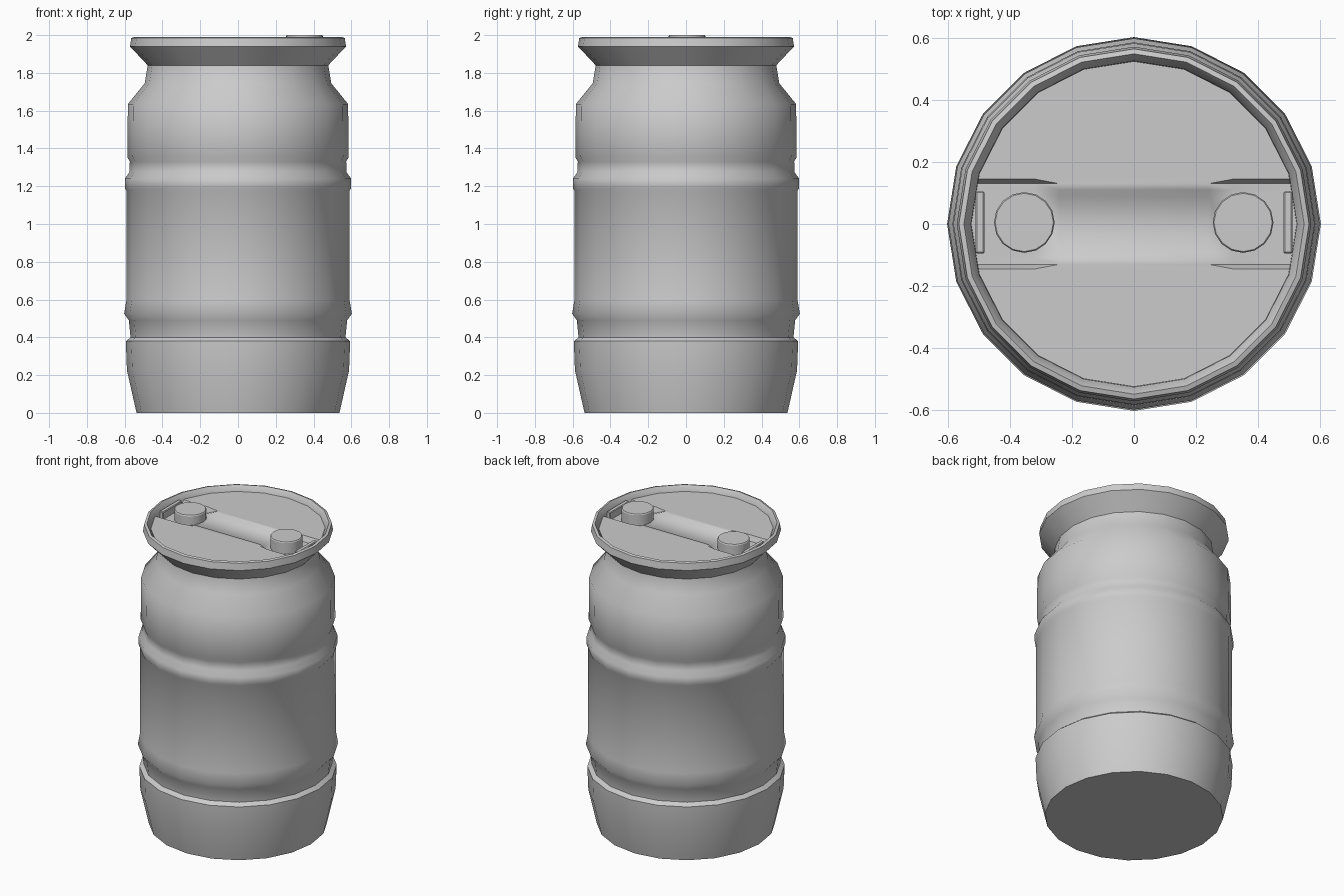
import bpy, bmesh, math
from mathutils import Vector

SIDES = 20

cube = bpy.data.objects.get("Cube")
if cube:
    bpy.data.objects.remove(cube, do_unlink=True)

grey = bpy.data.materials.new("plain grey plastic")
grey.use_nodes = True
grey.diffuse_color = (0.6, 0.6, 0.6, 1)
grey.node_tree.nodes["Principled BSDF"].inputs["Base Color"].default_value = (0.6, 0.6, 0.6, 1)


def finish(name, bm, angle):
    """Turn a bmesh into a named, shaded object."""
    bmesh.ops.recalc_face_normals(bm, faces=bm.faces)
    mesh = bpy.data.meshes.new(name)
    bm.to_mesh(mesh)
    bm.free()
    mesh.materials.append(grey)
    obj = bpy.data.objects.new(name, mesh)
    bpy.context.collection.objects.link(obj)
    bpy.ops.object.select_all(action='DESELECT')
    obj.select_set(True)
    bpy.context.view_layer.objects.active = obj
    bpy.ops.object.shade_smooth_by_angle(angle=math.radians(angle))
    return obj


def lathe(name, profile, sides, centre=(0, 0), angle=50, cap_top=False):
    """Revolve (radius, height) points, closing the bottom."""
    bm = bmesh.new()
    rings = []
    for r, z in profile:
        rings.append([bm.verts.new((centre[0] + r * math.cos(math.tau * i / sides),
                                    centre[1] + r * math.sin(math.tau * i / sides), z))
                      for i in range(sides)])
    for low, high in zip(rings, rings[1:]):
        for i in range(sides):
            j = (i + 1) % sides
            bm.faces.new((low[i], low[j], high[j], high[i]))
    bm.faces.new(rings[0][::-1])
    if cap_top:
        bm.faces.new(rings[-1])
    return finish(name, bm, angle)


# Barrel shell: tapered foot, two hoops, shoulder, neck, flared rim, inner lip
lathe("barrel_body", [
    (0.537, 0), (0.588, 0.225), (0.594, 0.38), (0.569, 0.4), (0.578, 0.49),
    (0.603, 0.525), (0.59, 0.6), (0.59, 1.175), (0.599, 1.19), (0.599, 1.24),
    (0.574, 1.275), (0.573, 1.33), (0.586, 1.355), (0.583, 1.635),
    (0.494, 1.745), (0.478, 1.84), (0.572, 1.94), (0.565, 1.985),
    (0.549, 1.99), (0.526, 1.955), (0.524, 1.9)], SIDES)

# Lid: a disc cut along the channel and pocket borders, then pressed in
LID_Z = 1.955
bm = bmesh.new()
bmesh.ops.create_circle(bm, cap_ends=True, segments=SIDES, radius=0.525)
cuts = [(Vector((0, 1, 0)), d) for d in (0.09, 0.11, 0.13, 0.145)]
cuts += [(Vector((1, 0, 0)), d) for d in (0.24, 0.32)]
for normal, d in cuts:
    for s in (-1, 1):
        bmesh.ops.bisect_plane(bm, geom=bm.verts[:] + bm.edges[:] + bm.faces[:],
                               plane_co=normal * d * s, plane_no=normal)


def press(x, y):
    """Height of the lid: shallow middle channel, deeper pocket at each side."""
    channel = 0.025 if abs(y) < 0.1 else 0
    pocket = 0.035 if abs(x) > 0.3 and abs(y) < 0.14 else 0
    return LID_Z - max(channel, pocket)


for v in bm.verts:
    v.co.z = press(v.co.x, v.co.y)
bmesh.ops.triangulate(bm, faces=bm.faces)
lid = finish("lid", bm, 60)
if sum(p.normal.z for p in lid.data.polygons) < 0:
    lid.data.flip_normals()

for side, x, top in (("left", 0.352, 2.0), ("right", -0.354, 1.988)):
    # Bung cap with a slightly bevelled edge
    lathe(side + "_bung", [(0.098, 1.91), (0.098, top - 0.006), (0.094, top)],
          16, (x, 0.005), 30, True)
    # Grip bar between the bung and the rim
    bm = bmesh.new()
    bmesh.ops.create_cube(bm, size=1)
    sign = math.copysign(1, x)
    for v in bm.verts:
        v.co = Vector((sign * 0.497 + v.co.x * 0.028, 0.005 + v.co.y * 0.2,
                       1.942 + v.co.z * 0.054))
    bmesh.ops.bevel(bm, geom=bm.edges[:], offset=0.004, segments=1, affect='EDGES')
    finish(side + "_grip", bm, 30)
